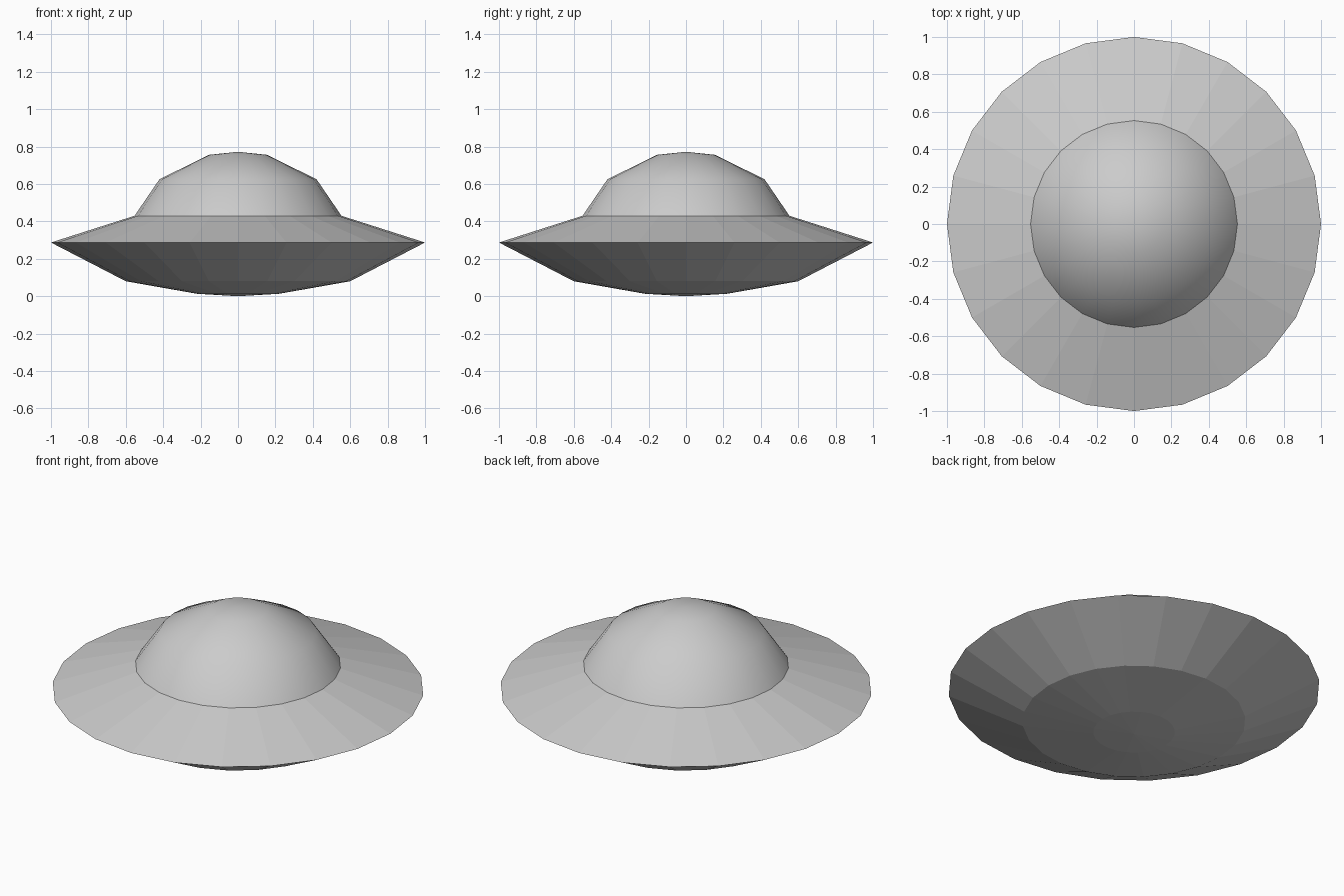
import bpy, bmesh, math

if "Cube" in bpy.data.objects:
    bpy.data.objects.remove(bpy.data.objects["Cube"])

SIDES = 24


def lathe(name, profile, smooth):
    """Revolve (radius, z) points about the z axis."""
    bm = bmesh.new()
    verts = [bm.verts.new((r, 0, z)) for r, z in profile]
    edges = [bm.edges.new(pair) for pair in zip(verts, verts[1:])]
    bmesh.ops.spin(bm, geom=verts + edges, cent=(0, 0, 0), axis=(0, 0, 1),
                   angle=math.tau, steps=SIDES, use_duplicate=False)
    bmesh.ops.remove_doubles(bm, verts=bm.verts, dist=0.0005)
    bmesh.ops.recalc_face_normals(bm, faces=bm.faces)
    # Open shells: make sure the normals point outward
    outward = sum(f.normal.dot(f.calc_center_median()) - 0.3 * f.normal.z
                  for f in bm.faces)
    if outward < 0:
        bmesh.ops.reverse_faces(bm, faces=bm.faces)
    mesh = bpy.data.meshes.new(name)
    bm.to_mesh(mesh)
    bm.free()
    for poly in mesh.polygons:
        poly.use_smooth = smooth
    obj = bpy.data.objects.new(name, mesh)
    bpy.context.collection.objects.link(obj)
    return obj


# Faceted saucer: shallow belly, sharp rim, sloping upper deck
lathe("saucer_hull", [(0, 0), (0.22, 0.013), (0.6, 0.08), (1, 0.287),
                      (0.553, 0.43)], False)

# Smooth cabin dome on the deck
lathe("cabin_dome", [(0.553, 0.43), (0.42, 0.625), (0.155, 0.756),
                     (0, 0.772)], True)
